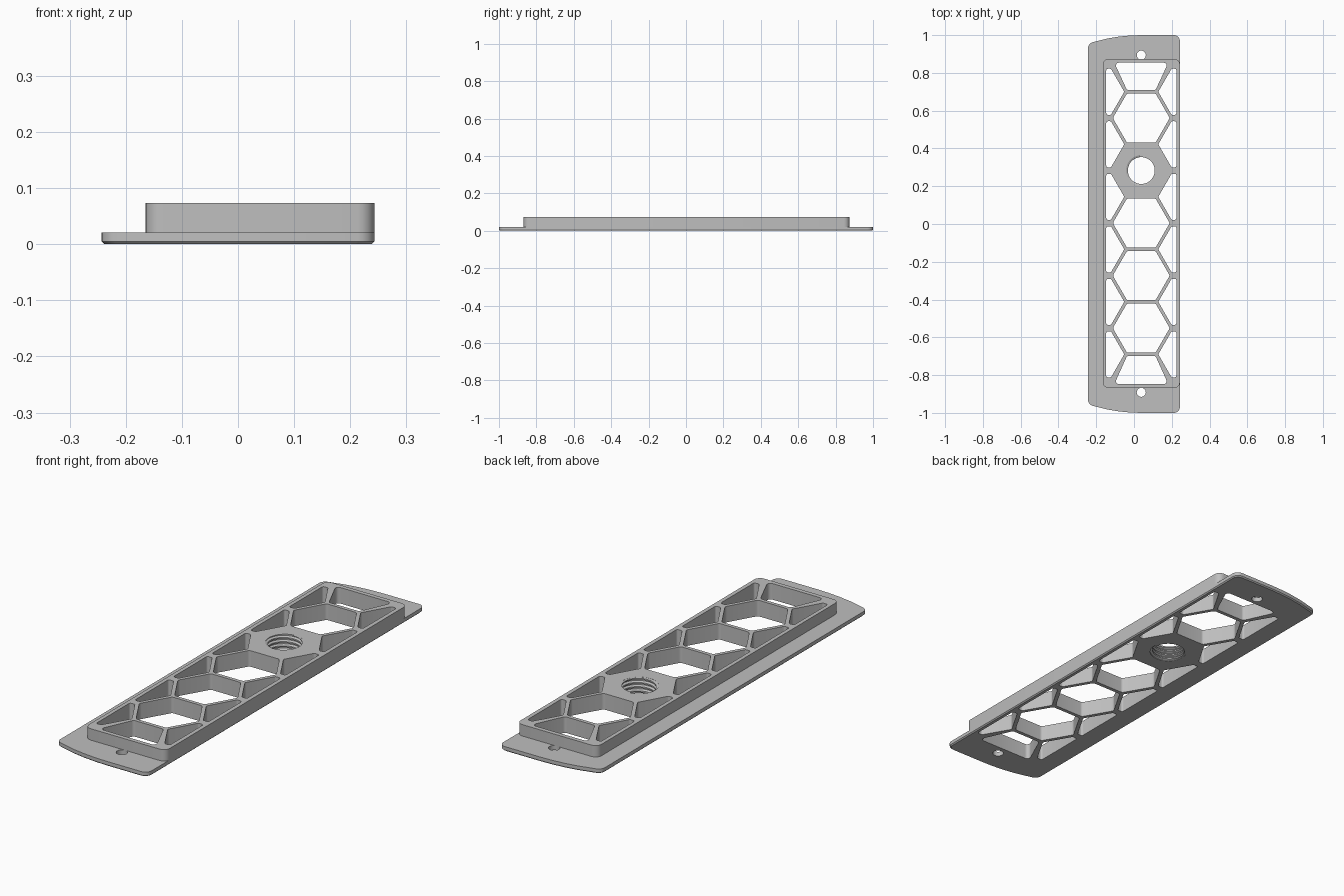
import bpy, bmesh, math
from mathutils import Vector

cube = bpy.data.objects.get("Cube")
if cube:
    bpy.data.objects.remove(cube, do_unlink=True)

grey = bpy.data.materials.new("plain grey")
grey.use_nodes = True
colour = (0.52, 0.52, 0.52, 1)
grey.diffuse_color = colour
grey.node_tree.nodes["Principled BSDF"].inputs["Base Color"].default_value = colour

CX = 0.0385                  # centre line of the honeycomb
PITCH = 0.278                # spacing of the cells
WALL = 0.017                 # thickness of the ribs
BORE_Y = 0.283               # centre of the solid cell
BORE_R, THREAD_R = 0.071, 0.081
FRAME_LOW, FRAME_HIGH = -0.868, 0.874
PLATE_TOP, FRAME_TOP = 0.021, 0.073
EDGE, CHAMFER = 0.243, 0.005


def rounded(points, radii, steps=5):
    """Fillet the corners of a polygon, one radius per corner."""
    out = []
    for i, (point, r) in enumerate(zip(points, radii)):
        p = Vector(point)
        if r == 0:
            out.append(p)
            continue
        a = (Vector(points[i - 1]) - p).normalized()
        b = (Vector(points[(i + 1) % len(points)]) - p).normalized()
        half = a.angle(b) / 2
        centre = p + (a + b).normalized() * (r / math.sin(half))
        start = p + a * (r / math.tan(half)) - centre
        end = p + b * (r / math.tan(half)) - centre
        for k in range(steps + 1):
            t = k / steps
            w0, w1 = math.sin((1 - t) * (math.pi / 2 - half)), math.sin(t * (math.pi / 2 - half))
            angle = math.pi - 2 * half
            w0, w1 = math.sin((1 - t) * angle), math.sin(t * angle)
            out.append(centre + (start * w0 + end * w1) / math.sin(angle))
    return out


def circle(x, y, r, n):
    return [Vector((x + r * math.cos(k * math.tau / n), y + r * math.sin(k * math.tau / n)))
            for k in range(n)]


def add_loop(bm, outline, z):
    verts = [bm.verts.new((p.x, p.y, z)) for p in outline]
    edges = [bm.edges.new((v, verts[i - 1])) for i, v in enumerate(verts)]
    return verts, edges


def pierced_slab(bm, outline, holes, levels):
    """Fill an outline around its holes and raise it; returns the lowest rim."""
    rim, edges = add_loop(bm, outline, levels[0])
    for hole in holes:
        edges += add_loop(bm, hole, levels[0])[1]
    bmesh.ops.triangle_fill(bm, use_beauty=True, edges=edges, normal=(0, 0, 1))
    faces = list(bm.faces)
    for z in levels[1:]:
        raised = bmesh.ops.extrude_face_region(bm, geom=faces)["geom"]
        faces = [g for g in raised if isinstance(g, bmesh.types.BMFace)]
        for g in raised:
            if isinstance(g, bmesh.types.BMVert):
                g.co.z = z
    return rim


def make(name, bm):
    bmesh.ops.recalc_face_normals(bm, faces=bm.faces)
    mesh = bpy.data.meshes.new(name)
    bm.to_mesh(mesh)
    bm.free()
    mesh.materials.append(grey)
    obj = bpy.data.objects.new(name, mesh)
    bpy.context.collection.objects.link(obj)
    bpy.ops.object.select_all(action='DESELECT')
    bpy.context.view_layer.objects.active = obj
    obj.select_set(True)
    bpy.ops.object.shade_smooth_by_angle(angle=math.radians(30))


# Hexagonal openings
holes = []
flat = (PITCH - WALL) / 2
R = flat / math.cos(math.pi / 6)
for k in (1, -1, -2, -3):
    y = BORE_Y + k * PITCH
    hexagon = [(CX + R * math.cos(a * math.pi / 3), y + R * math.sin(a * math.pi / 3))
               for a in range(6)]
    holes.append(rounded(hexagon, [0.015] * 6))

# Clipped cells at both ends
for k, side, limit in ((2, 1, FRAME_HIGH), (-4, -1, FRAME_LOW)):
    y = BORE_Y + k * PITCH
    wide = R - 0.008
    end = limit - side * 0.02
    holes.append(rounded([(CX - R / 2, y - side * flat), (CX + R / 2, y - side * flat),
                          (CX + wide, end), (CX - wide, end)], [0.015] * 4))

# Pockets along both sides
apex = PITCH / math.sqrt(3) / 2 + WALL / math.sqrt(3)
tall = 0.122
for k in range(-4, 2):
    y = BORE_Y + (k + 0.5) * PITCH
    for s in (-1, 1):
        shoulder = CX + s * (apex + tall / math.sqrt(3))
        outer = CX + s * 0.1855
        holes.append(rounded([(CX + s * apex, y), (shoulder, y + tall), (outer, y + tall),
                              (outer, y - tall), (shoulder, y - tall)], [0.009] * 5))

holes.append(circle(CX, BORE_Y, THREAD_R, 48))
screw_holes = [circle(CX, y, 0.024, 24) for y in (-0.891, 0.894)]

# Base plate: square corners on one side, swept ends on the other
half_outline = [(EDGE, 1.0)] + [(x, 1 - 0.55 * (x - 0.04) ** 2)
                                for x in (0.04, -0.02, -0.08, -0.14, -EDGE)]
radii = [0.03, 0, 0, 0, 0, 0.03]
outline = rounded(half_outline + [(x, -y) for x, y in reversed(half_outline)],
                  radii + radii[::-1])
bm = bmesh.new()
rim = pierced_slab(bm, outline, holes + screw_holes, (0, CHAMFER, PLATE_TOP))
for v in rim:                # chamfered lower edge
    v.co.x *= 1 - CHAMFER / EDGE
    v.co.y *= 1 - CHAMFER
make("base_plate", bm)

# Raised frame, flush with the plate on one long side
outline = rounded([(-0.165, FRAME_LOW), (EDGE, FRAME_LOW),
                   (EDGE, FRAME_HIGH), (-0.165, FRAME_HIGH)], [0.03] * 4)
bm = bmesh.new()
pierced_slab(bm, outline, holes, (PLATE_TOP, FRAME_TOP))
make("raised_frame", bm)

# Screw thread: a tapered ridge wound up the bore, trimmed at both faces
bm = bmesh.new()
STEP, N = 0.019, 48
previous = None
for i in range(int(4.3 * N)):
    a = i * math.tau / N
    z = -0.004 + STEP * i / N
    ring = []
    for r, dz in ((THREAD_R + 0.001, -0.008), (BORE_R, -0.003),
                  (BORE_R, 0.003), (THREAD_R + 0.001, 0.008)):
        height = min(max(z + dz, 0.0003), FRAME_TOP - 0.0003)
        ring.append(bm.verts.new((CX + r * math.cos(a), BORE_Y + r * math.sin(a), height)))
    if previous:
        for j in range(4):
            n = (j + 1) % 4
            bm.faces.new((previous[j], previous[n], ring[n], ring[j]))
    else:
        bm.faces.new(ring)
    previous = ring
bm.faces.new(previous)
make("bore_thread", bm)
